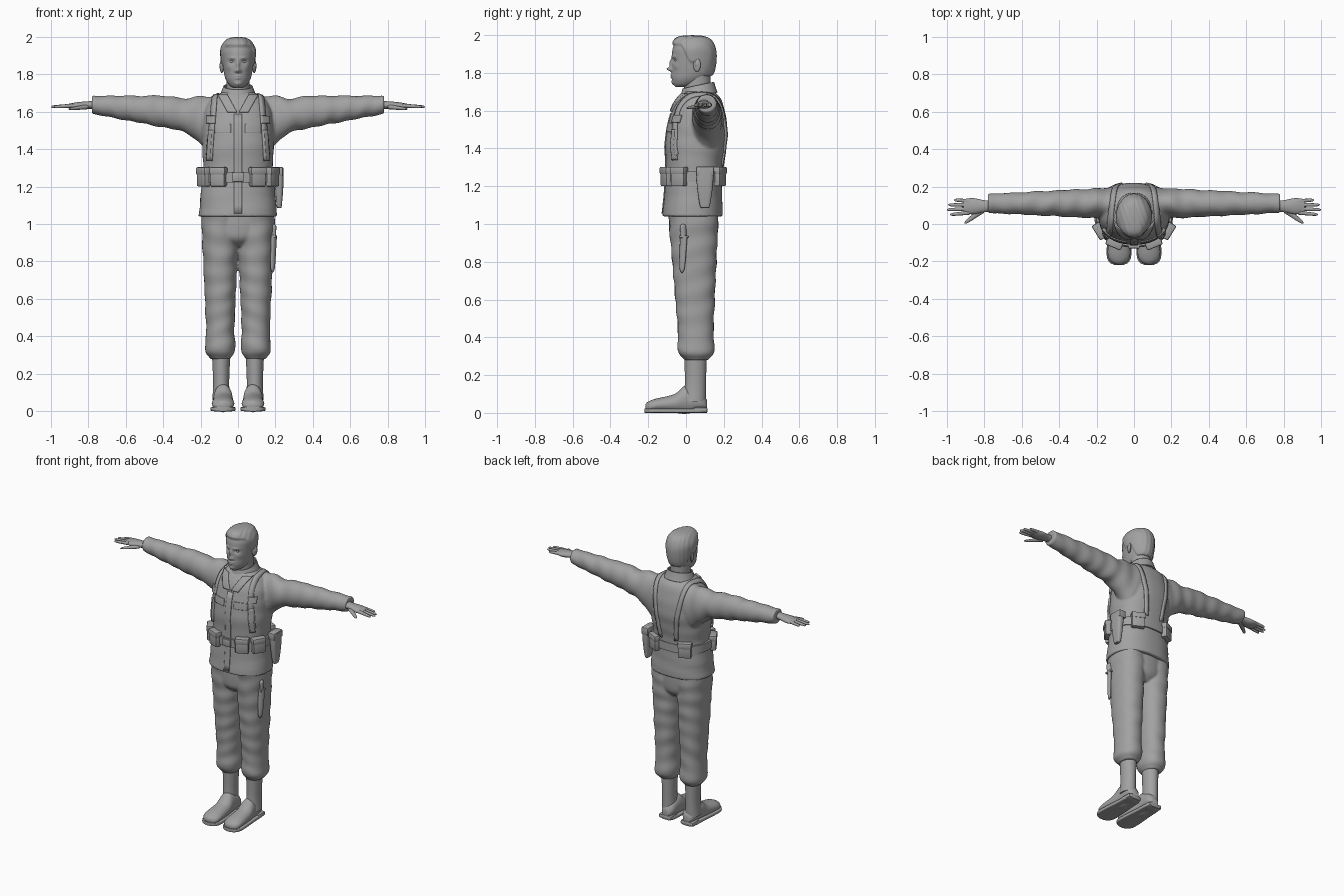
import bpy, bmesh, math
from mathutils import Vector
from mathutils.bvhtree import BVHTree

if "Cube" in bpy.data.objects:
    bpy.data.objects.remove(bpy.data.objects["Cube"])

COLOUR = (.36, .36, .36, 1)
grey = bpy.data.materials.new("plain_grey")
grey.use_nodes = True
grey.diffuse_color = COLOUR
grey.node_tree.nodes["Principled BSDF"].inputs["Base Color"].default_value = COLOUR
SIDES = (("left", 1), ("right", -1))


def blend(a, b, t):
    return a + (b - a) * t


def bump(value, centre, width):
    return math.exp(-((value - centre) / width) ** 2)


def ramp(value, low, high):
    t = min(max((value - low) / (high - low), 0), 1)
    return t * t * (3 - 2 * t)


def samples(start, end, count):
    return [blend(start, end, i / count) for i in range(count + 1)]


def power(value, square):
    return math.copysign(abs(value) ** (2 / square), value)


def finish(name, bm, sharp=50):
    bmesh.ops.recalc_face_normals(bm, faces=bm.faces)
    mesh = bpy.data.meshes.new(name)
    bm.to_mesh(mesh)
    bm.free()
    mesh.materials.append(grey)
    mesh.shade_smooth()
    mesh.set_sharp_from_angle(angle=math.radians(sharp))
    ob = bpy.data.objects.new(name, mesh)
    bpy.context.collection.objects.link(ob)
    return ob


def apply_modifiers(ob):
    bpy.context.view_layer.update()
    graph = bpy.context.evaluated_depsgraph_get()
    ob.data = bpy.data.meshes.new_from_object(ob.evaluated_get(graph))
    ob.modifiers.clear()
    if not ob.data.materials:
        ob.data.materials.append(grey)
    return ob


def solidify(ob, thickness):
    modifier = ob.modifiers.new("thickness", "SOLIDIFY")
    modifier.thickness, modifier.offset = thickness, 0
    return apply_modifiers(ob)


def fuse(ob):
    remesh = ob.modifiers.new("fuse", "REMESH")
    remesh.mode, remesh.voxel_size, remesh.use_smooth_shade = "VOXEL", .007, True
    smooth = ob.modifiers.new("soften", "SMOOTH")
    smooth.iterations, smooth.factor = 4, .5
    return apply_modifiers(ob)


def spline(rows, steps):
    """Pass a smooth curve through the rows."""
    out = []
    for i in range(len(rows) - 1):
        before, start, end, after = rows[max(i - 1, 0)], rows[i], rows[i + 1], rows[min(i + 2, len(rows) - 1)]
        for k in range(steps):
            t = k / steps
            out.append([q + t / 2 * (r - p + t * (2 * p - 5 * q + 4 * r - s + t * (3 * (q - r) + s - p)))
                        for p, q, r, s in zip(before, start, end, after)])
    return out + [list(rows[-1])]


def loft(bm, rows, axis="z", off=0, n=32, steps=6, square=2, folds=0, cap=True, side=1):
    """Skin rounded sections (position, centre, radius, radius) set along an axis; side mirrors x."""
    rings = []
    for t, centre, ru, rv in spline(rows, steps):
        ring = []
        for k in range(n):
            a = math.tau * k / n
            fold = 1 + folds * (math.sin(60 * t + 2 * math.sin(a + 4 * t)) + math.sin(35 * t + 3 * math.cos(a) + side) / 2)
            u = off + ru * fold * power(math.cos(a), square)
            v = centre + rv * fold * power(math.sin(a), square)
            x, y, z = {"x": (t, u, v), "y": (u, t, v), "z": (u, v, t)}[axis]
            ring.append(bm.verts.new((x * side, y, z)))
        rings.append(ring)
    for low, high in zip(rings, rings[1:]):
        for k in range(n):
            bm.faces.new((low[k], low[k - 1], high[k - 1], high[k]))
    if cap:
        bm.faces.new(rings[0])
        bm.faces.new(rings[-1])
    return bm


def part(name, rows, sharp=50, **options):
    return finish(name, loft(bmesh.new(), rows, **options), sharp)


def taper(name, start, end, thick, thin, flat=1):
    """Round-tipped tapering rod between two points."""
    start, line = Vector(start), Vector(end) - Vector(start)
    rows = []
    for t in samples(0, 1, 16):
        radius = blend(thick, thin, t) * math.sqrt(1 - .98 * t ** 12)
        rows.append((t * line.length, 0, radius, radius * flat))
    bm = loft(bmesh.new(), rows, n=16, steps=1)
    turn = line.to_track_quat("Z", "Y")
    for v in bm.verts:
        v.co = start + turn @ v.co
    return finish(name, bm, 80)


def box(name, size, loc, turn=0, bevel=.008):
    bm = bmesh.new()
    bmesh.ops.create_cube(bm, size=1)
    bmesh.ops.scale(bm, vec=size, verts=bm.verts)
    bmesh.ops.bevel(bm, geom=bm.edges[:], offset=bevel, segments=2, affect="EDGES", profile=.5)
    ob = finish(name, bm, 35)
    ob.location, ob.rotation_euler.z = loc, turn
    return ob


def ball(name, loc, size, turn=0):
    bm = bmesh.new()
    bmesh.ops.create_uvsphere(bm, u_segments=20, v_segments=12, radius=1)
    bmesh.ops.scale(bm, vec=size, verts=bm.verts)
    ob = finish(name, bm, 180)
    ob.location, ob.rotation_euler.z = loc, turn


# Jacket: torso and sleeves fused into one cloth surface
def sleeve_row(x):
    top = 1.685 - .015 * bump(x, .28, .06)
    bottom = 1.44 + .19 * x - .08 * bump(x, .15, .08)
    return x, (top + bottom) / 2, .09 - .05 * x, (top - bottom) / 2


bm = loft(bmesh.new(), [(1.04, .035, .21, .16), (1.2, .04, .195, .15), (1.3, .045, .185, .15), (1.4, .05, .19, .16),
                        (1.5, .06, .19, .16), (1.6, .065, .18, .14), (1.67, .07, .14, .11), (1.71, .065, .07, .07)],
          n=64, square=2.3, folds=.006)
for _, s in SIDES:
    loft(bm, [sleeve_row(x) for x in samples(.06, .78, 70)], "x", .11, 40, 1, folds=.03, side=s)
jacket = fuse(finish("jacket", bm))
cloth = BVHTree.FromObject(jacket, bpy.context.evaluated_depsgraph_get())


# Trousers: seat and legs fused, with the legs bloused over the boots
def leg_row(z):
    cuff = .01 * bump(z, .34, .06)
    gather = 1 - .25 * bump(z, .28, .02)
    return z, .06 - .02 * z, (.055 + .045 * z + cuff) * gather, (.065 + .065 * z + cuff) * gather


bm = loft(bmesh.new(), [(1.09, .04, .19, .13), (.98, .04, .19, .13), (.92, .04, .15, .12), (.88, .045, .07, .08)], n=48)
for _, s in SIDES:
    loft(bm, [leg_row(z) for z in samples(1.06, .28, 70)], off=.095, n=48, steps=1, square=2.2, folds=.018, side=s)
fuse(finish("trousers", bm))

# Boots: the sole repeats the outline of the foot
FOOT = [(.11, .04, .025, .03), (.08, .06, .045, .05), (0, .07, .05, .075), (-.06, .05, .055, .05),
        (-.16, .04, .06, .035), (-.2, .03, .045, .03), (-.215, .03, .015, .015)]
for label, s in SIDES:
    part(label + "_boot_shaft", [(.32, .05, .05, .06), (.16, .05, .043, .056), (.06, .045, .047, .06)], off=.09, side=s)
    part(label + "_boot_foot", FOOT, axis="y", off=.08, side=s)
    part(label + "_boot_sole", [(y * 1.02, .012, wide + .006, .012) for y, _, wide, _ in FOOT],
         axis="y", off=.08, square=6, side=s)
    box(label + "_boot_heel", (.1, .08, .03), (s * .083, .075, .015), bevel=.012)

# Hands
for label, s in SIDES:
    part(label + "_palm", [(.76, 1.635, .03, .024), (.8, 1.635, .032, .02), (.86, 1.63, .043, .02), (.91, 1.63, .038, .01)],
         axis="x", off=.095, side=s)
    for i, finger in enumerate(("index", "middle", "ring", "little")):
        reach = 1 - .012 * (i - 1.2) ** 2
        taper(f"{label}_{finger}_finger", (s * .88, .06 + .021 * i, 1.632), (s * reach, .05 + .026 * i, 1.625), .011, .008)
    taper(label + "_thumb", (s * .81, .075, 1.625), (s * .905, .003, 1.613), .018, .008, .75)

# Neck and head, with facial features raised or sunk from the skull
part("neck", [(1.6, .06, .07, .07), (1.7, .06, .062, .07), (1.8, .06, .062, .07)])
head = part("head", [(1.725, -.02, .02, .035), (1.74, 0, .045, .065), (1.77, .02, .065, .095), (1.81, .035, .076, .11),
                     (1.88, .04, .086, .115), (1.93, .04, .088, .11), (1.97, .04, .068, .09), (1.987, .04, .04, .055),
                     (1.992, .04, .004, .006)], n=144, steps=10, sharp=180)
# Each feature: sideways place, height, half width, half height, push along y
FEATURES = {"nose_tip": (0, 1.82, .011, .011, -.026), "nose_bridge": (0, 1.85, .009, .022, -.013),
            "nostril": (.014, 1.816, .007, .007, -.008), "eye_socket": (.033, 1.867, .015, .01, .012),
            "brow": (.03, 1.886, .02, .007, -.006), "upper_lip": (0, 1.79, .02, .005, -.007),
            "lower_lip": (0, 1.778, .017, .005, -.006), "chin": (0, 1.747, .02, .012, -.008),
            "cheekbone": (.05, 1.835, .015, .015, -.005)}
for v in head.data.vertices:
    p = v.co.copy()
    if p.y < .02:
        for x, z, wide, tall, push in FEATURES.values():
            v.co.y += push * bump(abs(p.x), x, wide) * bump(p.z, z, tall)
    # Hair: low at the nape, open at the ear, fuller over the brow beside a parting
    hairline = 1.94 - .09 * ramp(p.y, -.03, .03) - .07 * ramp(p.y, .07, .1)
    quiff = bump(p.y, -.05, .04) * (1 - .7 * ramp(p.x, .035, .045))
    comb = math.sin(260 * p.x + 90 * p.y) / 10
    outward = (p - Vector((0, .04, 1.88))).normalized()
    v.co += outward * ramp(p.z, hairline, hairline + .014) * .007 * (1 + quiff + comb)
for label, s in SIDES:
    ball(label + "_eye", (s * .033, -.047, 1.866), (.013, .013, .009))
    ball(label + "_ear", (s * .087, .058, 1.842), (.009, .021, .036), s * -.35)
    ball(label + "_inner_ear", (s * .09, .06, 1.845), (.009, .013, .02))


# Cloth pieces laid on the jacket
def sheet(name, rows, columns, ray, thickness, lift=.002):
    bm, grid = bmesh.new(), []
    for i in samples(0, 1, rows):
        hits = [cloth.ray_cast(*ray(i, j)) for j in samples(0, 1, columns)]
        grid.append([bm.verts.new(hit[0] + hit[1] * lift) if hit[0] else None for hit in hits])
    for low, high in zip(grid, grid[1:]):
        for j in range(columns):
            quad = (low[j], high[j], high[j + 1], low[j + 1])
            if all(quad):
                bm.faces.new(quad)
    return solidify(finish(name, bm), thickness)


def patch(name, x, z, width, height, side=1, skew=0, thickness=.008):
    def ray(i, j):
        across = x + width * (j - .5) + skew * (i - .5)
        return Vector((across * side, -1, z + height * (i - .5))), Vector((0, 1, 0))
    sheet(name, 12, 8, ray, thickness)


def suspender(name, side):
    def ray(i, j):
        a = math.radians(blend(-52, 236, i))
        x = blend(.15, .12, 2 * i) if i < .5 else blend(.12, .06, 2 * i - 1)
        way = Vector((0, math.cos(a), -math.sin(a)))
        return Vector((side * x + (j - .5) * .028, .06, 1.5)) - way, way
    sheet(name, 60, 2, ray, .012)


patch("front_placket", 0, 1.32, .04, .53, thickness=.006)
for label, s in SIDES:
    suspender(label + "_suspender", s)
    patch(label + "_strap_buckle", .14, 1.555, .04, .04, s, thickness=.026)
    patch(label + "_strap_end", .145, 1.42, .02, .16, s, -.01, .024)
    patch(label + "_pocket_flap", .08, 1.51, .085, .045, s)
    patch(label + "_lapel", .055, 1.64, .05, .09, s, .05, .016)
collar = part("collar", [(1.675, .065, .098, .098), (1.705, .065, .086, .088), (1.735, .065, .074, .08)], cap=False)
for v in collar.data.vertices:
    v.co.z += .22 * (v.co.y - .07)
solidify(collar, .008)

# Belt with pouches
BELT_X, BELT_Y, BELT_CENTRE, BELT_SQUARE = .2, .158, .04, 2.3
part("belt", [(z, BELT_CENTRE, BELT_X, BELT_Y) for z in (1.222, 1.278)], n=64, steps=1, square=BELT_SQUARE)
box("belt_buckle", (.06, .016, .05), (0, -.122, 1.25), bevel=.004)
for place, angle in (("front", -62), ("side", -26), ("back", 58)):
    for label, s in SIDES:
        c, d = s * math.cos(math.radians(angle)), math.sin(math.radians(angle))
        x, y = BELT_X * power(c, BELT_SQUARE), BELT_CENTRE + BELT_Y * power(d, BELT_SQUARE)
        turn = math.atan2(d / BELT_Y, c / BELT_X) + math.pi / 2
        box(f"{label}_{place}_pouch", (.084, .042, .098), (x, y, 1.249), turn)
        box(f"{label}_{place}_pouch_flap", (.09, .05, .04), (x, y, 1.283), turn)

# Holster on the left hip and sheathed knife on the left thigh
part("holster", [(1.3, .1, .022, .047), (1.2, .1, .022, .042), (1.1, .1, .014, .027), (1.085, .1, .009, .018)],
     off=.22, square=3.2)
box("holster_flap", (.052, .096, .05), (.215, .1, 1.28))
taper("knife_sheath", (.191, -.012, .94), (.184, -.022, .74), .014, .01, 1.6)
taper("knife_handle", (.191, -.013, .93), (.192, -.016, 1), .011, .013, 1.4)
box("knife_guard", (.028, .05, .012), (.191, -.013, .933), bevel=.003)
